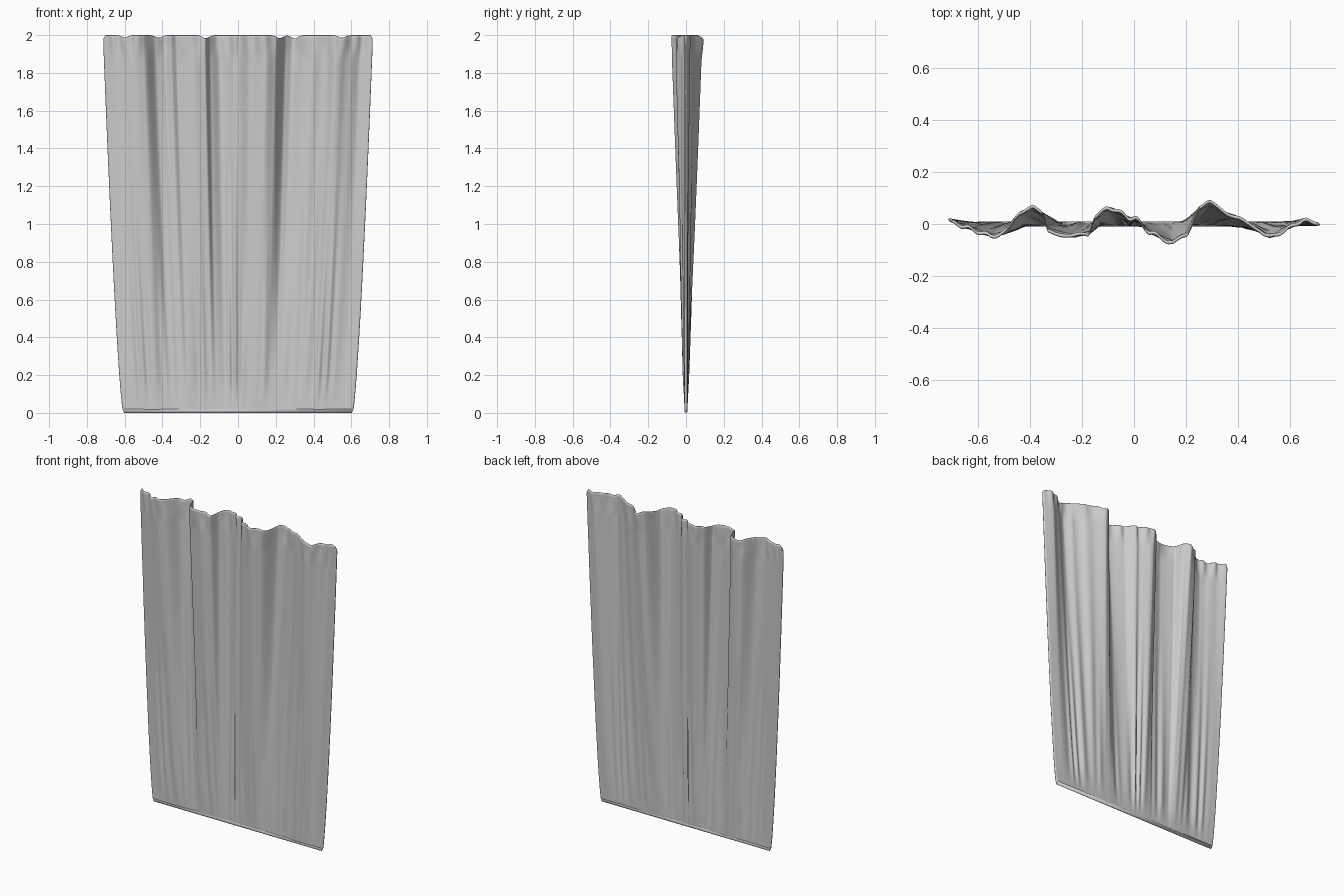
import bpy, bmesh, math

if "Cube" in bpy.data.objects:
    bpy.data.objects.remove(bpy.data.objects["Cube"])

# Fold line of the cloth at its top edge, seen from above (x, y)
FOLD = [(-.715, .018), (-.65, -.015), (-.55, -.048), (-.50, -.032), (-.44, .042), (-.39, .066),
        (-.355, .04), (-.33, -.026), (-.24, -.045), (-.175, -.034), (-.15, .03), (-.10, .06),
        (0, .022), (.06, -.03), (.15, -.075), (.20, -.045), (.255, .062), (.29, .08),
        (.40, .024), (.47, -.02), (.525, -.052), (.60, -.01), (.65, .018), (.715, -.002)]
DIPS = [(-.60, .012), (-.42, .014), (-.17, .016), (.22, .016), (.30, .018), (.55, .014)]
NX, NZ = 260, 90


def smooth(a, b, t):
    t = max(0, min(1, (t - a) / (b - a)))
    return t * t * (3 - 2 * t)


def fold(x):
    for (x0, y0), (x1, y1) in zip(FOLD, FOLD[1:]):
        if x <= x1:
            f = (x - x0) / (x1 - x0)
            return y0 + (y1 - y0) * (.5 * f + .5 * smooth(0, 1, f))
    return FOLD[-1][1]


def centre(u, h):
    """Middle surface of the cloth: u from -1 to 1 across, h from 0 to 1 upward."""
    x = u * .715
    # wide folds fade toward the gathered bottom
    y = fold(x) * h ** 0.95
    # fine gathers near the bottom, softer ones higher up
    ph = 2.2 * math.sin(9 * u) + 1.3 * math.sin(23 * u + 1)
    fine = math.sin(62 * u + ph) * (.6 + .4 * math.sin(17 * u + 2))
    side = smooth(1, .9, abs(u))
    y += .0065 * fine * smooth(0, .12, h) * (1 - .85 * smooth(.15, .75, h)) * side
    y += .006 * math.sin(27 * u + 2 * math.sin(11 * u)) * smooth(.05, .5, h) * (1 - .5 * h) * side
    # pinched wrinkles just below the top edge
    y += .006 * math.sin(48 * u + 3 * math.sin(7 * u)) * smooth(.93, .985, h) * side
    # sides bow outward, folds lean inward as they fall
    half = .608 + .107 * h ** .72
    xx = u * half - .025 * math.sin(math.pi * u) * (1 - h) * side
    corner = max(0, 1 - h / .012) * .006 + .015 * max(0, (h - .985) / .015) ** 2
    xx -= math.copysign(corner, u) * smooth(.97, 1, abs(u))
    drop = sum(d * math.exp(-((x - c) / .025) ** 2) for c, d in DIPS)
    z = 2 * h - drop * smooth(.9, 1, h)
    return xx, y, z


def half_thick(u, h):
    """Rounded-off thickness, closing at every border."""
    e = min((1 - abs(u)) * .7, (1 - h) * 2, h * 2)
    e = min(1, e / .012)
    return .007 * math.sqrt(max(0, 1 - (1 - e) ** 2))


# Rows bunch up at the two hems
rows = sorted([i / NZ for i in range(NZ + 1)] +
              [.001, .0025, .004, .006, .008, .992, .994, .996, .9975, .999])
cols = sorted([2 * i / NX - 1 for i in range(NX + 1)] +
              [s * c for s in (-1, 1) for c in (.985, .990, .994, .997, .999)])

cloth_mat = bpy.data.materials.new("light grey cloth")
cloth_mat.diffuse_color = (.6, .6, .6, 1)
cloth_mat.use_nodes = True
cloth_mat.node_tree.nodes["Principled BSDF"].inputs["Base Color"].default_value = cloth_mat.diffuse_color


def finish(name, bm):
    bmesh.ops.remove_doubles(bm, verts=bm.verts, dist=.00005)
    bmesh.ops.recalc_face_normals(bm, faces=bm.faces)
    me = bpy.data.meshes.new(name)
    bm.to_mesh(me)
    bm.free()
    me.materials.append(cloth_mat)
    for p in me.polygons:
        p.use_smooth = True
    ob = bpy.data.objects.new(name, me)
    bpy.context.collection.objects.link(ob)
    return ob


# Curtain cloth: front and back skins joined at the borders
bm = bmesh.new()
for side in (-1, 1):
    grid = []
    for h in rows:
        line = []
        for u in cols:
            x, y, z = centre(u, h)
            line.append(bm.verts.new((x, y + side * half_thick(u, h), z)))
        grid.append(line)
    for a, b in zip(grid, grid[1:]):
        for i in range(len(cols) - 1):
            q = (a[i], a[i + 1], b[i + 1], b[i])
            bm.faces.new(q if side < 0 else q[::-1])
finish("curtain_cloth", bm)

# Rolled hem along the bottom
bm = bmesh.new()
bmesh.ops.create_cone(bm, cap_ends=True, segments=16, radius1=.009, radius2=.009, depth=1.2)
for v in bm.verts:
    v.co = (v.co.z, v.co.x, v.co.y * 1.4 + .0126)
hem = finish("bottom_hem", bm)
